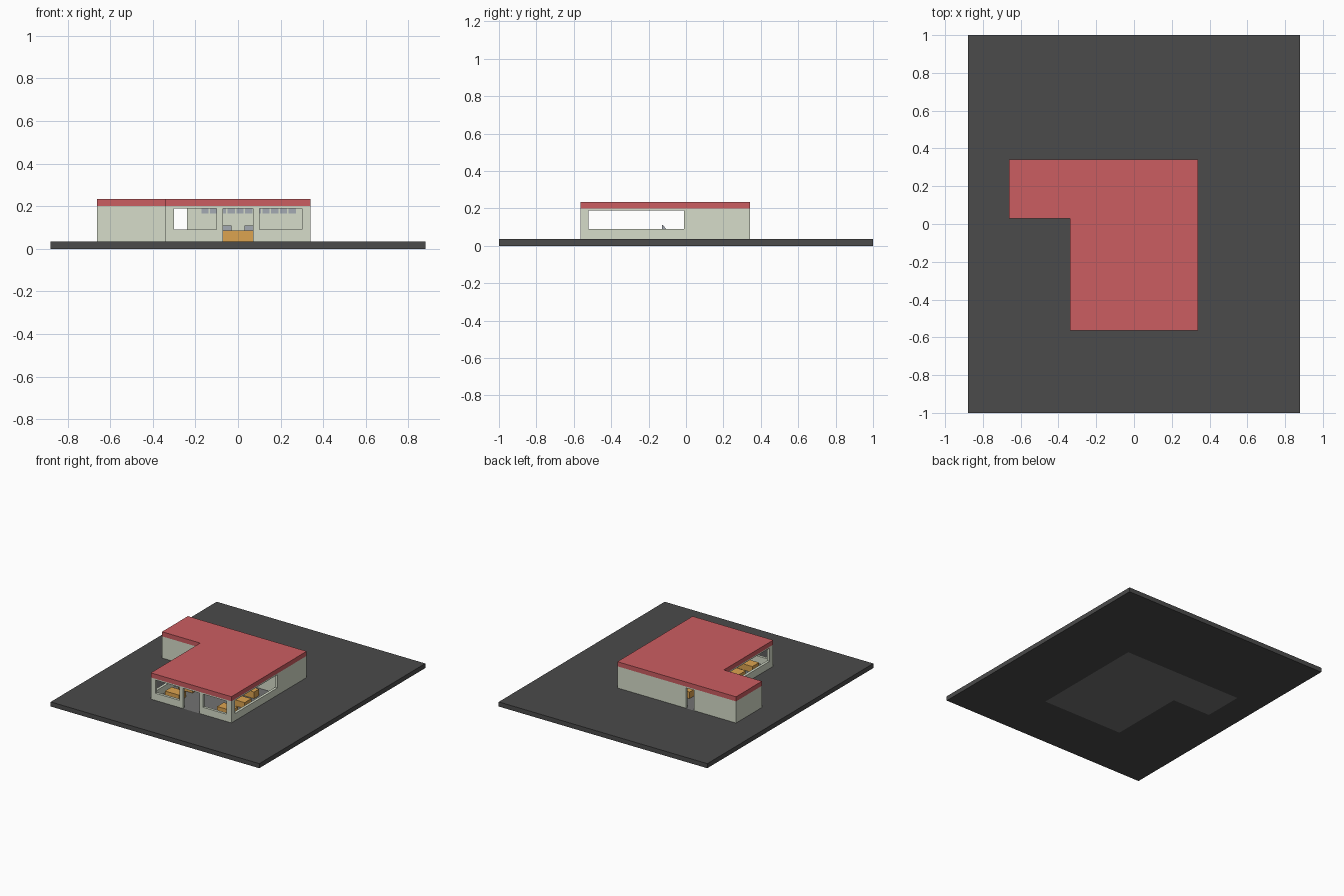
import bpy, bmesh

if "Cube" in bpy.data.objects:
    bpy.data.objects.remove(bpy.data.objects["Cube"])


def material(name, rgb):
    m = bpy.data.materials.new(name)
    m.diffuse_color = (*rgb, 1)
    m.use_nodes = True
    m.node_tree.nodes["Principled BSDF"].inputs["Base Color"].default_value = m.diffuse_color
    return m


ASPHALT = material("asphalt", (0.07, 0.07, 0.07))
FLOOR = material("floor_grey", (0.17, 0.17, 0.17))
WALL = material("pale_green", (0.67, 0.72, 0.59))
ROOF = material("red", (0.60, 0.11, 0.12))
WOOD = material("orange_wood", (0.72, 0.37, 0.08))
SCREEN = material("screen_grey", (0.37, 0.40, 0.45))


def prism(name, outline, z0, z1, mat=None):
    """Extrude a plan outline from z0 to z1."""
    bm = bmesh.new()
    face = bm.faces.new([bm.verts.new((x, y, z0)) for x, y in outline])
    ext = bmesh.ops.extrude_face_region(bm, geom=[face])
    for v in ext["geom"]:
        if isinstance(v, bmesh.types.BMVert):
            v.co.z = z1
    bmesh.ops.recalc_face_normals(bm, faces=bm.faces)
    me = bpy.data.meshes.new(name)
    bm.to_mesh(me)
    bm.free()
    ob = bpy.data.objects.new(name, me)
    bpy.context.collection.objects.link(ob)
    if mat:
        me.materials.append(mat)
    return ob


def box(name, x, y, z, mat=None):
    return prism(name, [(x[0], y[0]), (x[1], y[0]), (x[1], y[1]), (x[0], y[1])], *z, mat)


def cut(target, cutters):
    """Subtract each cutter and remove it."""
    for c in cutters:
        c.hide_render = True
        mod = target.modifiers.new("cut", "BOOLEAN")
        mod.operation = "DIFFERENCE"
        mod.solver = "EXACT"
        mod.object = c
        bpy.context.view_layer.objects.active = target
        bpy.ops.object.modifier_apply(modifier=mod.name)
        bpy.data.objects.remove(c)


def plan(t=0.0):
    """L-shaped building outline, inset by t."""
    return [(-0.34 + t, -0.565 + t), (0.34 - t, -0.565 + t), (0.34 - t, 0.342 - t),
            (-0.662 + t, 0.342 - t), (-0.662 + t, 0.03 + t), (-0.34 + t, 0.03 + t)]


G, TOP = 0.035, 0.2

# Paved lot with the building floor set into it
lot = box("paved_lot", (-0.88, 0.88), (-1, 1), (0, G), ASPHALT)
cut(lot, [prism("cutter", plan(), -0.1, 0.1)])
prism("floor", plan(), 0, G, FLOOR)

# Walls: hollow shell with windows and doors cut out
walls = prism("walls", plan(), G, TOP, WALL)
SILL, HEAD = 0.09, 0.19
cutters = [
    prism("cutter", plan(0.02), 0, 0.3),
    box("cutter", (-0.3, -0.1), (-0.6, -0.53), (SILL, HEAD)),
    box("cutter", (0.1, 0.3), (-0.6, -0.53), (SILL, HEAD)),
    box("cutter", (-0.07, 0.07), (-0.6, -0.53), (0.0, HEAD)),
    box("cutter", (-0.4, -0.31), (-0.52, -0.01), (SILL, HEAD)),
    box("cutter", (0.31, 0.4), (-0.52, -0.01), (SILL, HEAD)),
    box("cutter", (-0.305, -0.24), (0.31, 0.4), (0.0, HEAD)),
]
cut(walls, cutters)

# Flat roof
prism("roof", plan(), TOP, 0.235, ROOF)

# Partition between dining room and kitchen
box("partition_wall", (-0.24, 0.32), (0.01, 0.03), (G, TOP), WALL)

# Row of menu boards on the partition
for i in range(11):
    x = -0.172 + i * 0.041
    box(f"menu_board_{i}", (x, x + 0.034), (0.003, 0.01), (0.166, 0.192), SCREEN)

# Service counter and kitchen worktop
box("service_counter", (-0.24, 0.24), (-0.15, -0.09), (G, 0.085), WOOD)
box("kitchen_worktop", (-0.17, 0.24), (0.12, 0.2), (G, 0.085), WOOD)

# Wedge-shaped tills on the counter
for i, x in enumerate((-0.065, 0.065)):
    till = box(f"till_{i}", (x - 0.035, x + 0.035), (-0.127, -0.103), (0.085, 0.11), SCREEN)
    for v in till.data.vertices:
        if v.co.z > 0.1:
            v.co.y = -0.127 if v.co.y < -0.115 else -0.122

# Dining tables on both sides
for side in (-1, 1):
    for j, y in enumerate((-0.44, -0.28)):
        x = side * 0.22
        box(f"table_{side}_{j}", (x - 0.06, x + 0.06), (y - 0.04, y + 0.04), (G, 0.08), WOOD)
